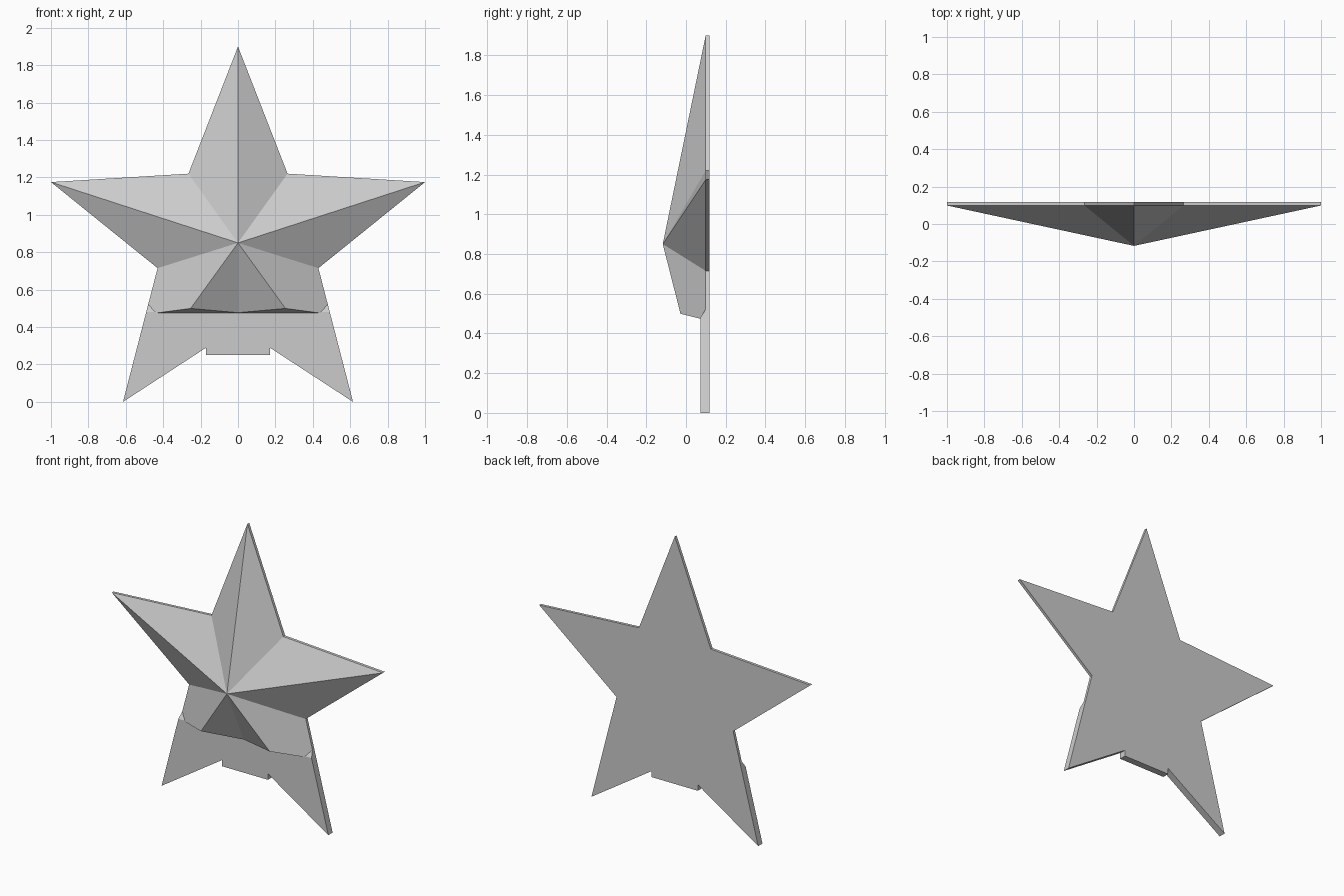
import bpy
import bmesh
from mathutils import Vector

cube = bpy.data.objects.get("Cube")
if cube:
    bpy.data.objects.remove(cube, do_unlink=True)

BACK, RIM, PLATE = 0.118, 0.099, 0.073
APEX = Vector((0, -0.117, 0.85))

grey = bpy.data.materials.new("plain_grey")
grey.use_nodes = True
grey.diffuse_color = (0.6, 0.6, 0.6, 1)
grey.node_tree.nodes["Principled BSDF"].inputs["Base Color"].default_value = (0.6, 0.6, 0.6, 1)


def mirrored(half):
    """Close a right-hand outline with its mirror image, sharing centre points."""
    return half + [(-x, z) for x, z in reversed(half) if x > 0]


def slab(outline, front):
    """Extrude an x-z outline from the back plane to the front depth."""
    bm = bmesh.new()
    base = bm.faces.new([bm.verts.new((x, BACK, z)) for x, z in outline])
    out = bmesh.ops.extrude_face_region(bm, geom=[base], use_keep_orig=True)["geom"]
    for v in out:
        if isinstance(v, bmesh.types.BMVert):
            v.co.y = front
    return bm, next(f for f in out if isinstance(f, bmesh.types.BMFace))


def cut(bm, point, normal):
    """Remove everything on the normal's side and cap the opening."""
    geom = bm.verts[:] + bm.edges[:] + bm.faces[:]
    bmesh.ops.bisect_plane(bm, geom=geom, plane_co=point, plane_no=normal, clear_outer=True)
    rim = [e for e in bm.edges if e.is_boundary]
    bmesh.ops.holes_fill(bm, edges=rim, sides=0)


def finish(name, bm):
    bmesh.ops.recalc_face_normals(bm, faces=bm.faces[:])
    mesh = bpy.data.meshes.new(name)
    bm.to_mesh(mesh)
    bm.free()
    mesh.materials.append(grey)
    obj = bpy.data.objects.new(name, mesh)
    bpy.context.collection.objects.link(obj)


# Faceted star, trimmed underneath by a slightly sloping plane
star = mirrored([(0, 1.9), (0.265, 1.22), (1, 1.175), (0.43, 0.715), (0.615, 0), (0, 0.4)])
bm, face = slab(star, RIM)
peak = bmesh.ops.poke(bm, faces=[face])["verts"][0]
peak.co = APEX
cut(bm, (0, -0.03, 0.5), (0, -0.25, -1))
finish("faceted_star", bm)

# Flat legs with a tab between them, sloped along the top edge
legs = mirrored([(0.43, 0.715), (0.615, 0), (0.17, 0.29), (0.17, 0.25)])
bm, face = slab(legs, PLATE)
cut(bm, (0, PLATE, 0.48), (0, -1.6, 1))
finish("leg_plate", bm)
